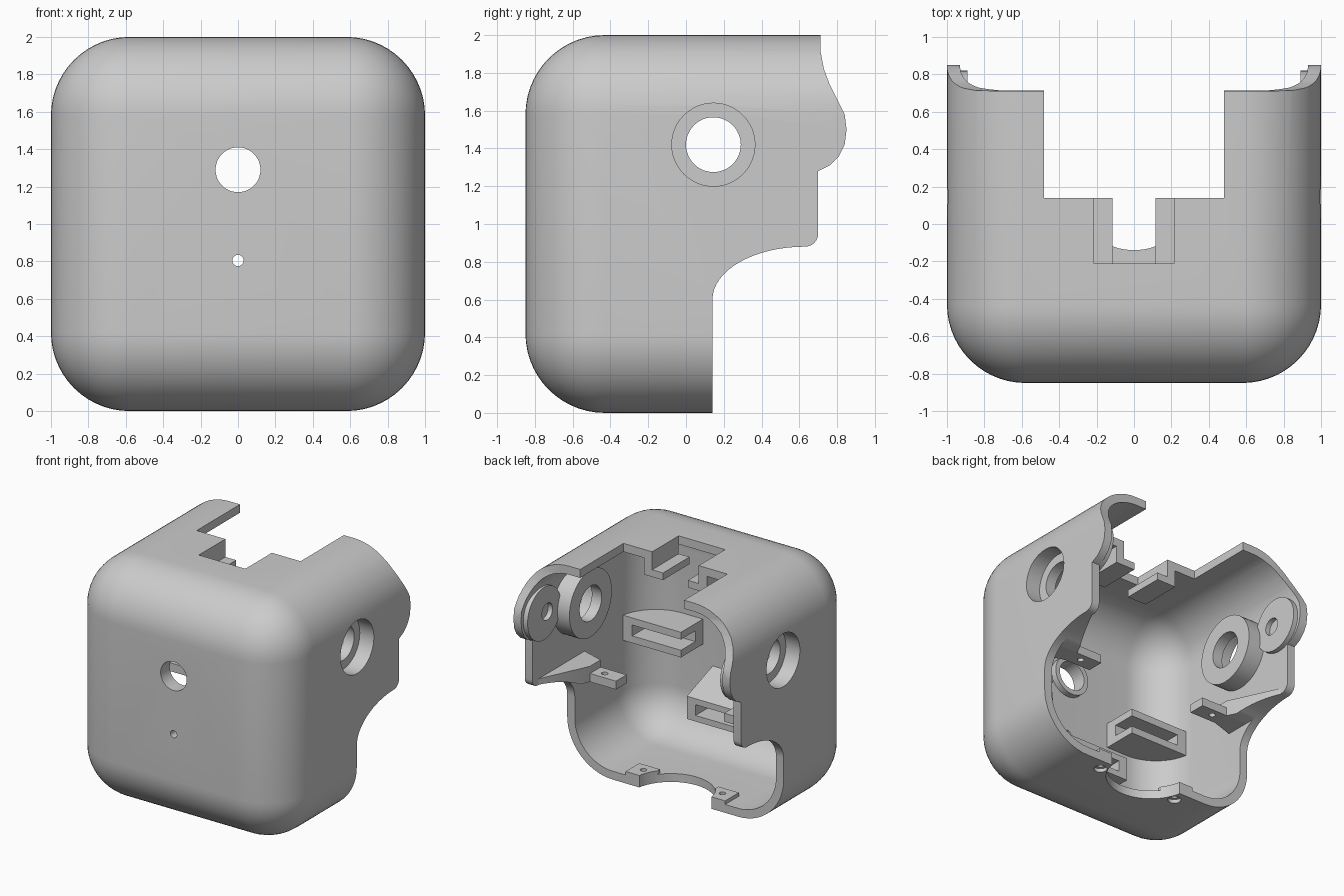
import bpy, bmesh, math
from mathutils import Vector

if "Cube" in bpy.data.objects:
    bpy.data.objects.remove(bpy.data.objects["Cube"])

grey = bpy.data.materials.new("light_grey")
grey.use_nodes = True
grey.diffuse_color = (0.6, 0.6, 0.6, 1)
grey.node_tree.nodes["Principled BSDF"].inputs["Base Color"].default_value = (0.6, 0.6, 0.6, 1)


def finish(bm, name):
    bmesh.ops.recalc_face_normals(bm, faces=bm.faces)
    mesh = bpy.data.meshes.new(name)
    bm.to_mesh(mesh)
    bm.free()
    mesh.materials.append(grey)
    obj = bpy.data.objects.new(name, mesh)
    bpy.context.collection.objects.link(obj)
    return obj


def prism(name, pts, axis, lo, hi):
    """Extrude a 2D outline along an axis: x uses (y,z), y uses (x,z), z uses (x,y)."""
    place = {"x": lambda a, b, t: (t, a, b),
             "y": lambda a, b, t: (a, t, b),
             "z": lambda a, b, t: (a, b, t)}[axis]
    bm = bmesh.new()
    lo, hi = sorted((lo, hi))
    face = bm.faces.new([bm.verts.new(place(a, b, lo)) for a, b in pts])
    new = bmesh.ops.extrude_face_region(bm, geom=[face])["geom"]
    shift = Vector(place(0, 0, hi - lo))
    bmesh.ops.translate(bm, verts=[v for v in new if isinstance(v, bmesh.types.BMVert)], vec=shift)
    return finish(bm, name)


def box(name, x0, x1, y0, y1, z0, z1, side=1):
    x0, x1 = x0 * side, x1 * side
    return prism(name, [(x0, y0), (x1, y0), (x1, y1), (x0, y1)], "z", z0, z1)


def arc(a, b, ra, rb, start, end, n):
    angles = [math.radians(start + (end - start) * i / n) for i in range(n + 1)]
    return [(a + ra * math.cos(t), b + rb * math.sin(t)) for t in angles]


def rod(name, a, b, r, axis, lo, hi):
    return prism(name, arc(a, b, r, r, 0, 360, 48)[:-1], axis, lo, hi)


def rounded_body(name, inset):
    """Rounded box, longer than needed at the back so the back can be trimmed."""
    bm = bmesh.new()
    bmesh.ops.create_cube(bm, size=1)
    for v in bm.verts:
        v.co.x *= 2 * (1 - inset)
        v.co.y = -0.85 + inset if v.co.y < 0 else 1.6
        v.co.z = 1 + v.co.z * 2 * (1 - inset)
    bmesh.ops.bevel(bm, geom=bm.edges[:], offset=0.42 - inset, segments=14,
                    profile=0.5, affect="EDGES")
    return finish(bm, name)


def combine(obj, other, op="DIFFERENCE"):
    other.hide_render = True
    mod = obj.modifiers.new("combine", "BOOLEAN")
    mod.operation, mod.solver, mod.object = op, "EXACT", other
    bpy.context.view_layer.objects.active = obj
    bpy.ops.object.modifier_apply(modifier=mod.name)
    bpy.data.objects.remove(other)
    return obj


def side_trim():
    """Side outline of the whole housing as a solid."""
    pts = [(-1, -0.1), (0.14, -0.1)]
    pts += arc(0.63, 0.6, 0.49, 0.28, 180, 90, 16)
    pts += arc(0.63, 0.95, 0.07, 0.07, -90, 0, 6)
    pts += [(0.70, 1.28), (0.76, 1.31), (0.81, 1.36), (0.84, 1.42), (0.85, 1.5),
            (0.84, 1.58), (0.80, 1.66), (0.76, 1.74), (0.73, 1.82), (0.713, 1.91),
            (0.71, 2.1), (-1, 2.1)]
    return prism("trim", pts, "x", -1.2, 1.2)


parts = []

# Hollow shell with open back
shell = rounded_body("shell", 0)
combine(shell, rounded_body("hollow", 0.07))
combine(shell, side_trim(), "INTERSECT")
combine(shell, box("cut", -0.48, 0.48, 0.14, 1, 1.8, 2.1))
combine(shell, box("cut", -0.215, 0.215, -0.21, 0.3, 1.8, 2.1))
combine(shell, rod("cut", 0, 0.2, 0.34, "z", -0.1, 0.3))
combine(shell, rod("cut", 0, 1.29, 0.12, "y", -1, -0.6))
combine(shell, rod("cut", 0, 0.805, 0.03, "y", -1, -0.6))
parts.append(shell)

# Ring inside the front hole
front_ring = rod("front_hole_ring", 0, 1.29, 0.16, "y", -0.8, -0.73)
parts.append(combine(front_ring, rod("cut", 0, 1.29, 0.12, "y", -1, -0.6)))

# Slotted holder low on the front wall, with a sloping roof
holder = prism("slotted_holder", [(-0.8, 0.36), (-0.44, 0.36), (-0.44, 0.55), (-0.8, 0.68)],
               "x", -0.3, 0.3)
combine(holder, box("cut", -0.22, 0.22, -0.77, -0.3, 0.41, 0.5))
parts.append(combine(holder, rounded_body("envelope", 0.03), "INTERSECT"))

for s, word in ((1, "left"), (-1, "right")):
    # Side hole with counterbore and inner boss
    combine(shell, rod("cut", 0.145, 1.42, 0.22, "x", s * 0.9, s * 1.1))
    boss = rod(word + "_boss", 0.145, 1.42, 0.28, "x", s * 0.78, s * 0.95)
    combine(boss, rod("cut", 0.145, 1.42, 0.145, "x", s * 0.6, s * 1.1))
    combine(boss, rod("cut", 0.145, 1.42, 0.22, "x", s * 0.87, s * 1.1))
    parts.append(boss)

    # Hinge pad with a round dimple
    pad = rod(word + "_hinge_pad", 0.6, 1.48, 0.22, "x", s * 0.89, s * 0.95)
    combine(pad, rod("cut", 0.56, 1.48, 0.07, "x", s * 0.8, s * 0.93))
    parts.append(combine(pad, side_trim(), "INTERSECT"))

    # Screw ledge with a gusset along the wall
    ledge = box(word + "_ledge", 0.5, 0.96, 0.07, 0.21, 0.8, 0.87, s)
    combine(ledge, rod("cut", s * 0.65, 0.145, 0.025, "z", 0.7, 1))
    parts.append(ledge)
    plan = [(0.74, 0.07), (0.96, 0.0), (0.96, 0.68), (0.74, 0.21)]
    gusset = prism(word + "_gusset", [(x * s, y) for x, y in plan], "z", 0.8, 0.93)
    parts.append(combine(gusset, side_trim(), "INTERSECT"))

    # Slotted bracket in the front corner
    bracket = box(word + "_corner_bracket", 0.39, 1, -0.9, -0.49, 0.83, 1.04, s)
    combine(bracket, box("cut", 0.3, 0.84, -0.68, -0.4, 0.89, 0.98, s))
    parts.append(combine(bracket, rounded_body("envelope", 0.03), "INTERSECT"))

    # Bottom screw tab, drilled and countersunk
    tab = box(word + "_bottom_tab", 0.27, 0.46, -0.04, 0.14, 0.03, 0.1, s)
    combine(tab, rod("cut", 0, 0.2, 0.34, "z", -0.1, 0.3))
    combine(tab, rod("cut", s * 0.365, 0.04, 0.025, "z", -0.1, 0.3))
    combine(shell, rod("cut", s * 0.365, 0.04, 0.05, "z", -0.1, 0.04))
    combine(shell, rod("cut", s * 0.365, 0.04, 0.025, "z", -0.1, 0.3))
    parts.append(tab)

    # L-shaped guide rail hanging under the top notch
    rail = [(0.115, 1.79), (0.29, 1.79), (0.29, 1.95), (0.215, 1.95), (0.215, 1.85), (0.115, 1.85)]
    parts.append(prism(word + "_guide_rail", [(x * s, z) for x, z in rail], "y", -0.21, 0.14))

# Smooth curves, crisp edges
for obj in parts:
    bpy.ops.object.select_all(action="DESELECT")
    obj.select_set(True)
    bpy.context.view_layer.objects.active = obj
    bpy.ops.object.shade_smooth_by_angle(angle=math.radians(30))
